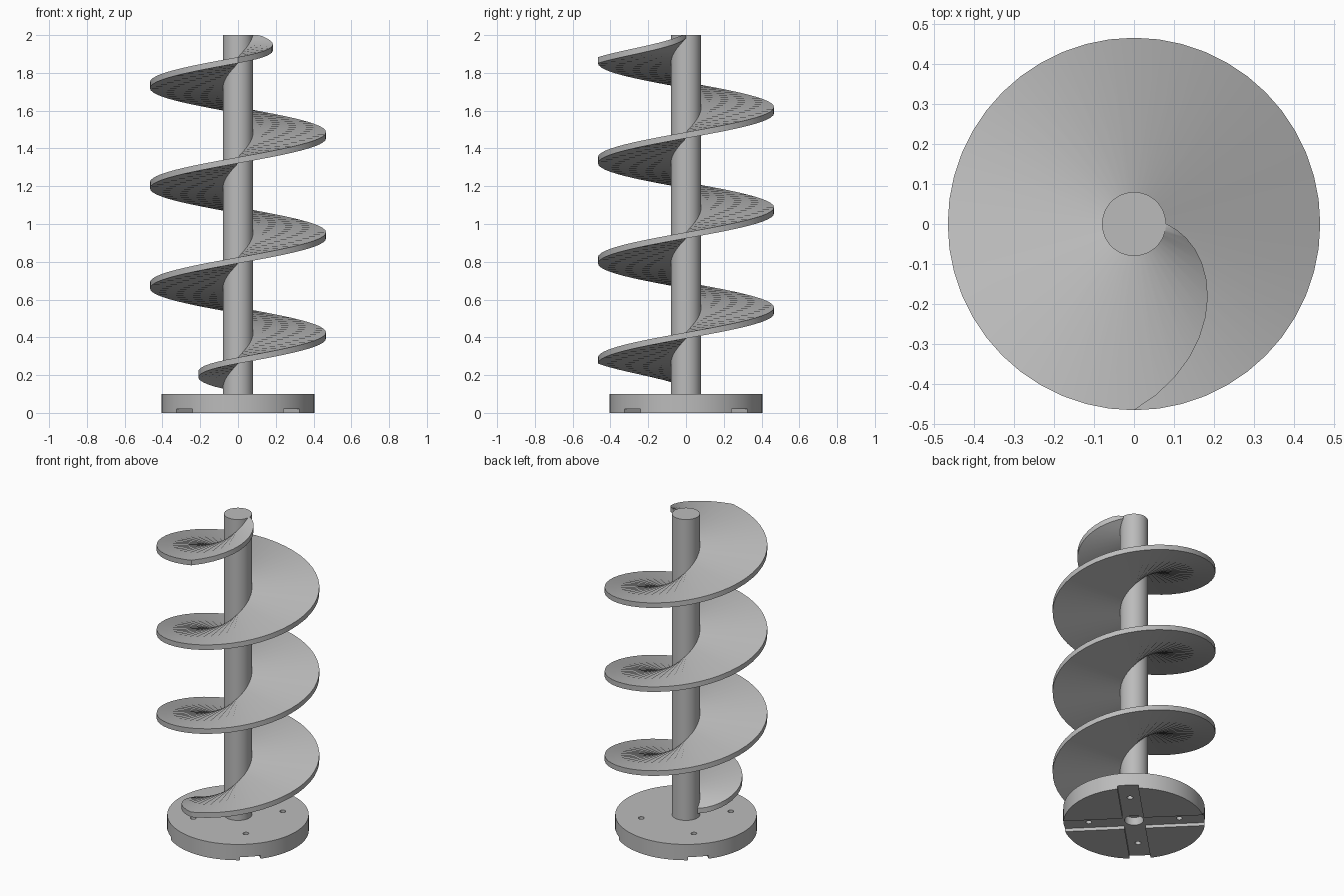
import bpy, bmesh
from math import cos, sin, pi, radians

old = bpy.data.objects.get("Cube")
if old:
    bpy.data.objects.remove(old, do_unlink=True)

GREY = (0.5, 0.5, 0.5, 1)
metal = bpy.data.materials.new("plain_grey")
metal.use_nodes = True
metal.diffuse_color = GREY
metal.node_tree.nodes["Principled BSDF"].inputs["Base Color"].default_value = GREY

SHAFT_R, FLIGHT_R = 0.08, 0.466
BASE_R, BASE_H = 0.405, 0.1
PITCH, TURNS, STEPS = 0.53, 3.5, 48


def smooth(obj):
    bpy.ops.object.select_all(action='DESELECT')
    obj.select_set(True)
    bpy.context.view_layer.objects.active = obj
    bpy.ops.object.shade_smooth_by_angle(angle=radians(30))


def cylinder(name, radius, z0, z1, x=0, y=0, sides=64):
    bpy.ops.mesh.primitive_cylinder_add(vertices=sides, radius=radius, depth=z1 - z0,
                                        location=(x, y, (z0 + z1) / 2))
    obj = bpy.context.object
    obj.name = name
    obj.data.materials.append(metal)
    return obj


def cut(target, cutter):
    mod = target.modifiers.new("cut", 'BOOLEAN')
    mod.operation = 'DIFFERENCE'
    mod.solver = 'EXACT'
    mod.object = cutter
    cutter.hide_render = True
    bpy.context.view_layer.objects.active = target
    bpy.ops.object.modifier_apply(modifier=mod.name)
    bpy.data.objects.remove(cutter, do_unlink=True)


# Round base with crossed channels underneath, four bolt holes and a centre hole
base = cylinder("base", BASE_R, 0, BASE_H, sides=96)
for angle in (45, 135):
    bpy.ops.mesh.primitive_cube_add(size=1, rotation=(0, 0, radians(angle)))
    channel = bpy.context.object
    channel.scale = (1, 0.12, 0.04)
    bpy.context.view_layer.update()
    cut(base, channel)
for k in range(4):
    a = pi / 4 + k * pi / 2
    cut(base, cylinder("bolt_cutter", 0.017, -0.1, 0.2, 0.26 * cos(a), 0.26 * sin(a), 24))
cut(base, cylinder("centre_cutter", 0.055, -0.1, 0.07, sides=32))
smooth(base)

# Central shaft
smooth(cylinder("shaft", SHAFT_R, BASE_H, 2.0))

# Spiral flight: a thin blade swept up the shaft, tapering to the shaft at both ends
bm = bmesh.new()
count = int(TURNS * STEPS)
half = 0.016
rings = []
for i in range(count + 1):
    turn = i / STEPS
    a = pi + turn * 2 * pi
    z = 0.145 + turn * PITCH
    grow = min(1, turn * 4) ** 0.85
    fade = min(1, (TURNS - turn) * 4) ** 1.1
    outer = SHAFT_R + 0.002 + (FLIGHT_R - SHAFT_R - 0.002) * min(grow, fade)
    corners = ((0.07, -half), (outer, -half), (outer, half), (0.07, half))
    rings.append([bm.verts.new((r * cos(a), r * sin(a), min(z + dz, 2.0)))
                  for r, dz in corners])
for lo, hi in zip(rings, rings[1:]):
    for j in range(4):
        k = (j + 1) % 4
        bm.faces.new((lo[j], lo[k], hi[k], hi[j]))
bm.faces.new(rings[0])
bm.faces.new(rings[-1])
bmesh.ops.recalc_face_normals(bm, faces=bm.faces)
mesh = bpy.data.meshes.new("spiral_flight")
bm.to_mesh(mesh)
bm.free()
mesh.materials.append(metal)
flight = bpy.data.objects.new("spiral_flight", mesh)
bpy.context.collection.objects.link(flight)
smooth(flight)
